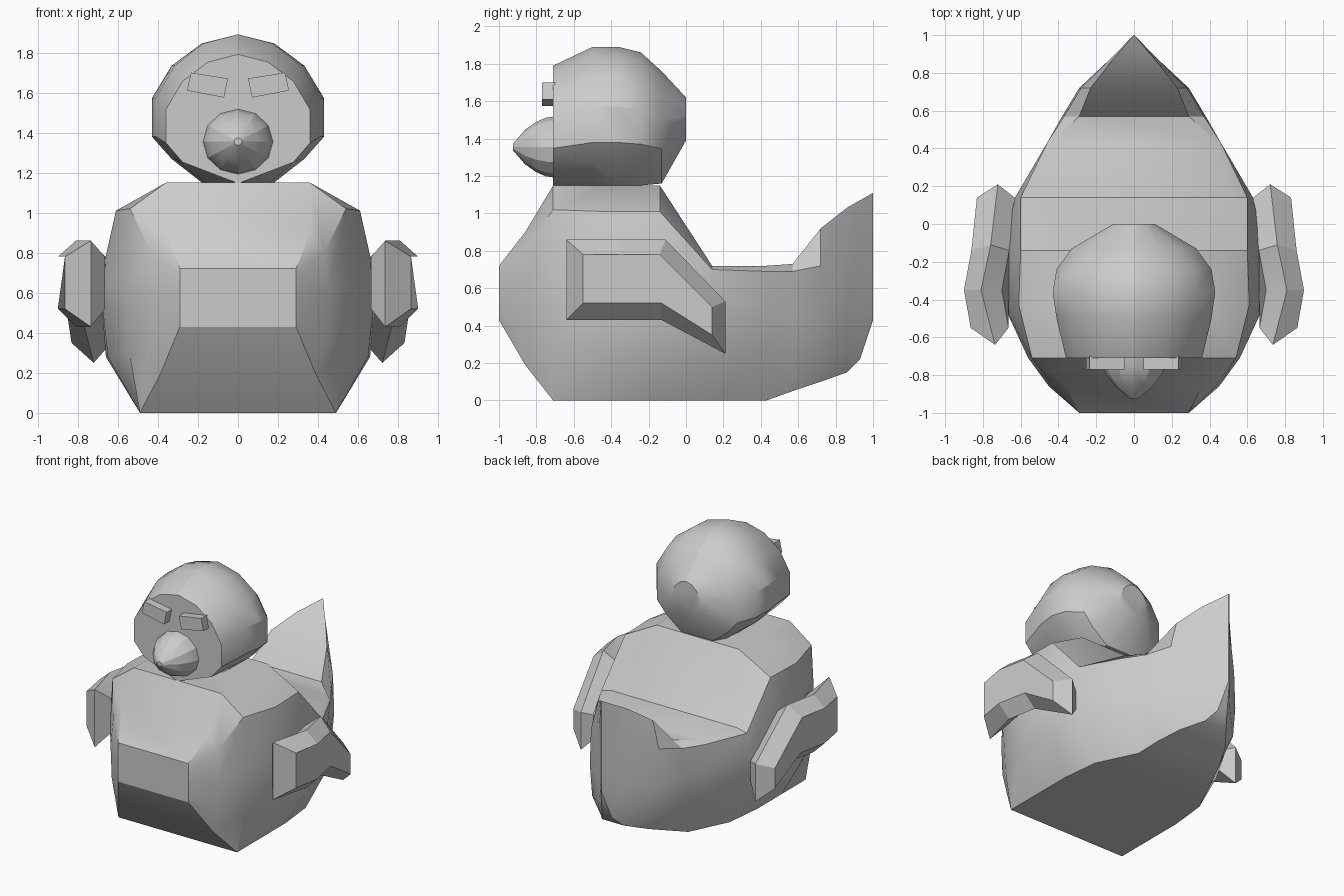
import bpy, bmesh, math

if "Cube" in bpy.data.objects:
    bpy.data.objects.remove(bpy.data.objects["Cube"])


def finish(name, bm, angle=30):
    bmesh.ops.recalc_face_normals(bm, faces=bm.faces)
    me = bpy.data.meshes.new(name)
    bm.to_mesh(me)
    bm.free()
    ob = bpy.data.objects.new(name, me)
    bpy.context.collection.objects.link(ob)
    if angle:
        bpy.ops.object.select_all(action='DESELECT')
        ob.select_set(True)
        bpy.context.view_layer.objects.active = ob
        bpy.ops.object.shade_smooth_by_angle(angle=math.radians(angle))
    return ob


def loft(name, rings, angle=30):
    """Skin a list of equal-length point rings and cap both ends."""
    bm = bmesh.new()
    vs = [[bm.verts.new(p) for p in r] for r in rings]
    n = len(vs[0])
    for a, b in zip(vs, vs[1:]):
        for i in range(n):
            j = (i + 1) % n
            bm.faces.new((a[i], a[j], b[j], b[i]))
    bm.faces.new(vs[0])
    bm.faces.new(vs[-1])
    return finish(name, bm, angle)


def mirrored(y, half):
    return [(x, y, z) for x, z in half] + [(-x, y, z) for x, z in reversed(half)]


# Body with upturned tail: y, then half section (x, z) from bottom to top
body = [
    (-1.0, (.29, .43), (.29, .46), (.29, .58), (.29, .69), (.29, .72)),
    (-.86, (.39, .19), (.44, .36), (.45, .60), (.43, .80), (.36, .90)),
    (-.71, (.49, .00), (.54, .28), (.56, .65), (.54, 1.02), (.36, 1.15)),
    (-.43, (.49, .00), (.65, .28), (.69, .65), (.61, 1.01), (.36, 1.15)),
    (-.14, (.49, .00), (.66, .28), (.69, .65), (.60, 1.01), (.34, 1.15)),
    (.14, (.46, .00), (.61, .28), (.63, .55), (.60, .70), (.52, .72)),
    (.43, (.32, .00), (.44, .28), (.46, .50), (.46, .69), (.44, .72)),
    (.57, (.27, .05), (.36, .26), (.38, .48), (.37, .69), (.29, .73)),
    (.72, (.20, .10), (.27, .22), (.29, .45), (.28, .72), (.23, .92)),
    (.86, (.09, .15), (.13, .27), (.14, .48), (.14, .80), (.12, 1.03)),
    (.93, (.04, .22), (.065, .32), (.07, .50), (.07, .80), (.06, 1.07)),
    (1.0, (.003, .43), (.003, .50), (.003, .60), (.003, .85), (.003, 1.11)),
]
loft("body", [mirrored(s[0], s[1:]) for s in body])

# Head: egg rings with a flat face; y, width, bottom z, top z, chin width
egg = [(.42, .94), (.77, .79), (1, .57), (1, .31), (.77, .16)]
head = [
    (-.71, .36, 1.15, 1.79, .01),
    (-.50, .41, 1.15, 1.89, .16),
    (-.36, .43, 1.15, 1.89, .18),
    (-.24, .41, 1.15, 1.86, .17),
    (-.13, .33, 1.16, 1.76, .13),
    (0.0, .11, 1.39, 1.62, .04),
]
rings = []
for y, w, b, t, c in head:
    half = [(0.003, t)] + [(w * u, b + (t - b) * v) for u, v in egg] + [(c, b)]
    rings.append(mirrored(y, half))
loft("head", rings)

# Beak: stubby faceted cone
rings = []
for y, r in ((-.69, .178), (-.75, .168), (-.80, .145), (-.86, .10), (-.925, .02)):
    rings.append([(r * math.sin(i * math.pi / 6), y,
                   1.355 + .93 * r * math.cos(i * math.pi / 6)) for i in range(12)])
loft("beak", rings, 20)

# Eyes and wings, one per side
eye = [(.05, 1.67), (.235, 1.70), (.255, 1.61), (.07, 1.575)]
rim = [(-.64, .43), (-.64, .86), (-.35, .86), (-.11, .86),
       (.21, .53), (.21, .25), (-.13, .43), (-.35, .43)]
flat = [(-.55, .52), (-.55, .78), (-.35, .78), (-.14, .78),
        (.14, .50), (.14, .35), (-.13, .52), (-.35, .52)]


def bow(y):
    """Sideways curve of the wing along its length."""
    return .81 - .08 * (y + .35) ** 2 / .09 * (1 if y < 0 else .32)


for side, s in (("right", 1), ("left", -1)):
    loft(side + "_eye", [[(s * x, y, z) for x, z in eye] for y in (-.77, -.70)], 0)
    loft(side + "_wing", [
        [(s * (bow(y) - .11), y, z) for y, z in flat],
        [(s * bow(y), y, z) for y, z in rim],
        [(s * (bow(y) + .09), y, z) for y, z in flat]], 15)
